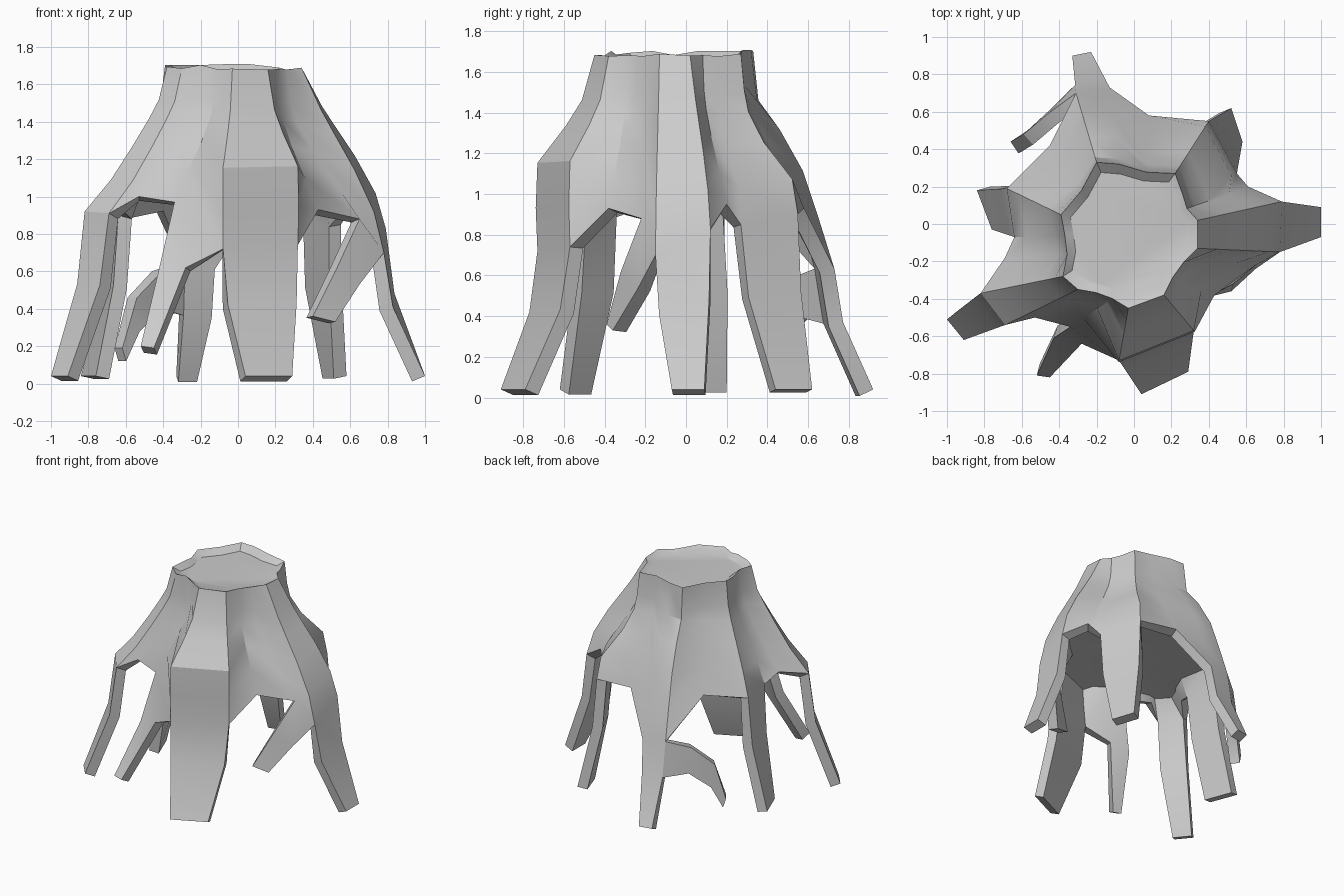
import bpy, bmesh, math, random
from mathutils import Vector

cube = bpy.data.objects.get("Cube")
if cube:
    bpy.data.objects.remove(cube)

random.seed(4)
RIM, TIP = 1.69, 0.04
CENTRE = Vector((-.03, -.06))

# Each root edge: rim xy, shoulder xyz, tip xy; two edges per root, counter-clockwise
ROOTS = {
    "front": [((-.03, -.45), (-.08, -.73, .72), (.04, -.91)),
              ((.16, -.38), (.32, -.57, .74), (.29, -.79))],
    "side": [((.34, -.13), (.78, -.15, .7), (1, -.07)),
             ((.34, .02), (.79, .12, .83), (1, .09))],
    "back_corner": [((.26, .16), (.55, .27, .85), (.58, .44)),
                    ((.22, .27), (.4, .55, .9), (.52, .62))],
    "back": [((-.08, .32), (-.13, .73, .63), (-.23, .92)),
             ((-.2, .33), (-.31, .7, .65), (-.33, .9))],
    "other_side": [((-.39, .05), (-.68, .19, .9), (-.84, .18)),
                   ((-.37, -.06), (-.64, -.07, .9), (-.76, -.03))],
    "front_corner": [((-.38, -.28), (-.82, -.37, .92), (-1, -.51)),
                     ((-.3, -.35), (-.69, -.54, .91), (-.91, -.62))],
}
# Share of the way down, and share of the way out there for each root and for the webs
DROPS = (0, .23, .36, .55, .78, 1)
FLARE = {
    "front": (0, .22, .5, 1, 1.03, 1),
    "side": (0, .24, .4, .64, .88, 1),
    "back_corner": (0, .06, .13, .4, .9, 1),
    "back": (0, .07, .34, .62, .82, 1),
    "other_side": (0, .08, .22, .47, .77, 1),
    "front_corner": (0, .1, .22, .42, .68, 1),
    "web": (0, .05, .14, .36, .69, 1),
}
# Arch points along the lower edge of the web that follows each root
ARCHES = {
    "front": [(.43, -.38, .93), (.65, -.22, .88)],
    "side": [(.61, .2, .95)],
    "back_corner": [(.08, .58, .93)],
    "back": [(-.45, .42, .95)],
    "other_side": [(-.69, -.18, .97)],
    "front_corner": [(-.53, -.5, 1.0), (-.34, -.55, .97)],
}

bm = bmesh.new()


def column(rim, low, flare):
    """Curved run of vertices from the rim down to a low point."""
    low = Vector(low)
    top = Vector((*rim, RIM + random.uniform(-.015, .02)))
    points = []
    for drop, out in zip(DROPS, flare):
        p = top.lerp(low, out)
        p.z = top.z + (low.z - top.z) * drop
        points.append(bm.verts.new(p))
    return points


def strip(a, b):
    """Quads between two runs of vertices, a before b counter-clockwise."""
    for i in range(len(a) - 1):
        bm.faces.new((a[i], a[i + 1], b[i + 1], b[i]))


def leg(shoulder, tip):
    """Root edge below the shoulder: knee, then tip."""
    end = Vector((*tip, TIP))
    knee = shoulder.co.lerp(end, .22)
    knee.z = TIP + (shoulder.co.z - TIP) * .56
    return [shoulder, bm.verts.new(knee), bm.verts.new(end)]


# Roots
edges, legs = {}, {}
for name, pair in ROOTS.items():
    edges[name] = [column(rim, low, FLARE[name]) for rim, low, tip in pair]
    strip(*edges[name])
    legs[name] = [leg(c[-1], p[2]) for c, p in zip(edges[name], pair)]
    strip(*legs[name])

# Webs between the roots, hollowed inward
names = list(ROOTS)
web_ends = {}
ring = []
for i, name in enumerate(names):
    after = names[(i + 1) % len(names)]
    left, right = edges[name][1], edges[after][0]
    a, b = left[0].co.xy, right[0].co.xy
    arches = ARCHES[name]
    run = left
    ring += edges[name]
    for k, low in enumerate(arches):
        rim = CENTRE.lerp(a.lerp(b, (k + 1) / (len(arches) + 1)), .95)
        mid = column(rim, low, FLARE["web"])
        strip(run, mid)
        ring.append(mid)
        run = mid
    strip(run, right)
    web_ends[name] = run[-1]

# Sloping rim and the flat cut top inside it
inner = []
for col in ring:
    p = CENTRE + (col[0].co.xy - CENTRE) * .86
    inner.append(bm.verts.new((*p, RIM - .03)))
for i, col in enumerate(ring):
    bm.faces.new((inner[i - 1], ring[i - 1][0], col[0], inner[i]))
bm.faces.new(inner)


def branch(a, b, *pairs):
    """Thin side root grown from the edge a-b through point pairs."""
    run_a, run_b = [a], [b]
    for p, q in pairs:
        run_a.append(bm.verts.new(p))
        run_b.append(bm.verts.new(q))
    strip(run_a, run_b)


# Side roots
branch(web_ends["front_corner"], edges["front"][0][-1],
       ((-.43, -.61, .58), (-.28, -.64, .62)),
       ((-.52, -.81, .2), (-.45, -.82, .19)))
branch(web_ends["front"], edges["side"][0][-1],
       ((.53, -.32, .62), (.65, -.24, .53)),
       ((.4, -.39, .36), (.52, -.36, .33)))
back_leg = legs["back"][1]
branch(back_leg[1], back_leg[0],
       ((-.45, .61, .4), (-.46, .59, .6)),
       ((-.57, .5, .28), (-.59, .48, .46)),
       ((-.64, .45, .12), (-.66, .44, .19)))

# Underside of the solid stump, a shallow dome closing the hollow above the arches
ceiling = bmesh.new()
hub = ceiling.verts.new((*CENTRE, 1.06))
border = []
for col in ring:
    upper, lower = col[-2].co, col[-1].co
    p = upper.lerp(lower, (upper.z - 1.02) / (upper.z - lower.z))
    p.xy = CENTRE + (p.xy - CENTRE) * .9
    border.append(ceiling.verts.new(p))
for a, b in zip(border, border[1:] + border[:1]):
    ceiling.faces.new((hub, b, a))


def to_object(name, source):
    mesh = bpy.data.meshes.new(name)
    source.to_mesh(mesh)
    source.free()
    ob = bpy.data.objects.new(name, mesh)
    bpy.context.collection.objects.link(ob)
    return ob


shell = to_object("root_shell", bm)
underside = to_object("stump_underside", ceiling)
solid = shell.modifiers.new("thickness", "SOLIDIFY")
solid.thickness = .075
solid.offset = -1

# Grey material
grey = bpy.data.materials.new("plain_grey")
grey.use_nodes = True
colour = (.6, .6, .6, 1)
grey.diffuse_color = colour
grey.node_tree.nodes["Principled BSDF"].inputs["Base Color"].default_value = colour

bpy.ops.object.select_all(action="DESELECT")
for ob in (shell, underside):
    ob.data.materials.append(grey)
    ob.select_set(True)
bpy.context.view_layer.objects.active = shell
bpy.ops.object.convert(target="MESH")
bpy.ops.object.shade_smooth_by_angle(angle=math.radians(30))
